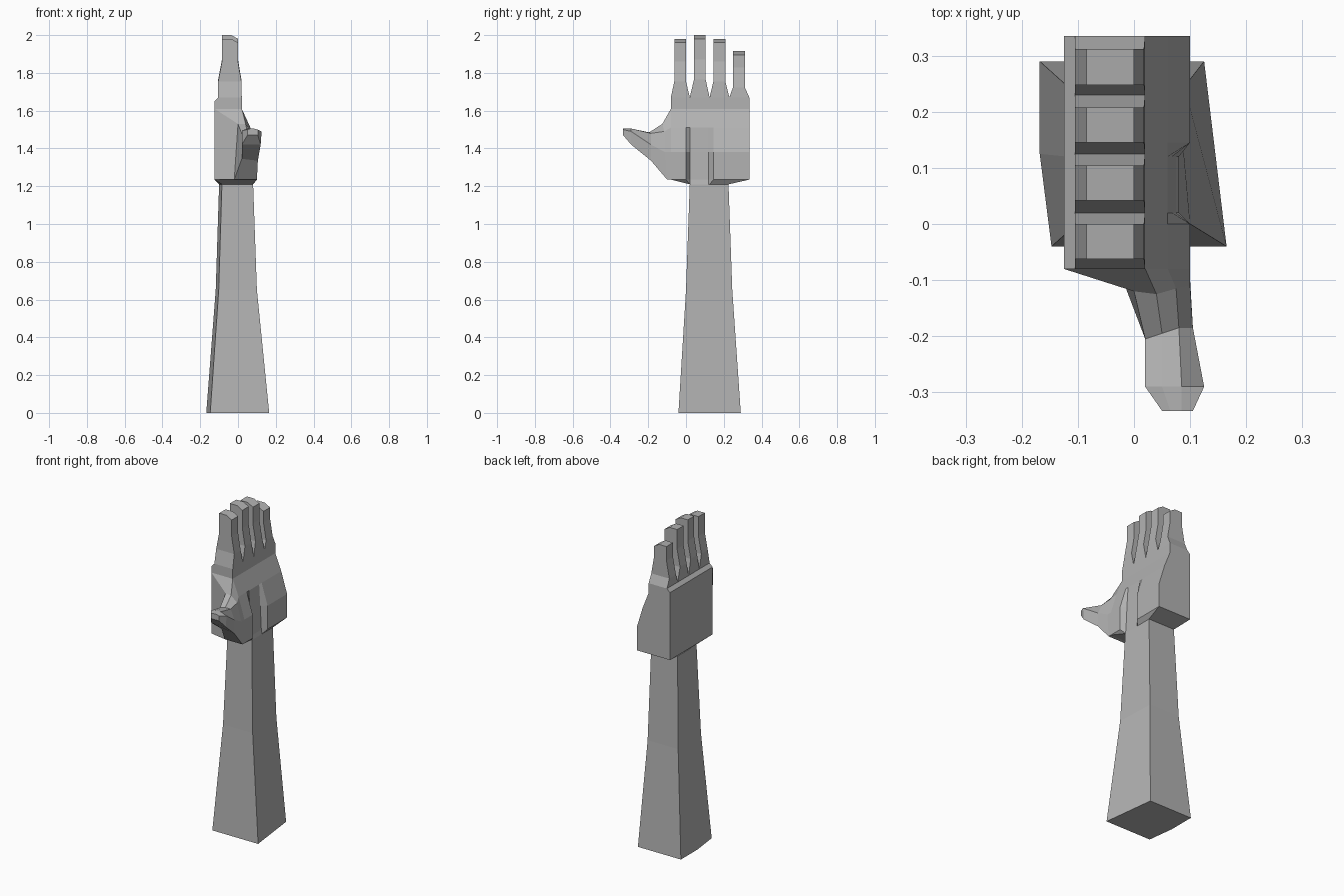
import bpy, bmesh

cube = bpy.data.objects.get("Cube")
if cube:
    bpy.data.objects.remove(cube, do_unlink=True)

GREY = (0.45, 0.45, 0.45, 1.0)
grey = bpy.data.materials.new("plain_grey")
grey.use_nodes = True
grey.diffuse_color = GREY
grey.node_tree.nodes["Principled BSDF"].inputs["Base Color"].default_value = GREY


def loft(name, rings):
    """Skin a list of equal-length point rings and cap both ends."""
    bm = bmesh.new()
    rows = [[bm.verts.new(p) for p in ring] for ring in rings]
    n = len(rows[0])
    for a, b in zip(rows, rows[1:]):
        for i in range(n):
            j = (i + 1) % n
            bm.faces.new((a[i], a[j], b[j], b[i]))
    bm.faces.new(rows[0])
    bm.faces.new(rows[-1])
    bmesh.ops.recalc_face_normals(bm, faces=bm.faces)
    mesh = bpy.data.meshes.new(name)
    bm.to_mesh(mesh)
    bm.free()
    mesh.materials.append(grey)
    obj = bpy.data.objects.new(name, mesh)
    bpy.context.collection.objects.link(obj)
    return obj


# Forearm: five-sided, tapering up to the wrist
loft("forearm", [
    [(x, y, z) for x, y in outline] for z, outline in (
        (0.00, [(-.147, -.04), (.165, -.04), (.125, .29), (-.168, .29), (-.168, .125)]),
        (0.65, [(-.102, 0), (.10, 0), (.09, .245), (-.118, .245), (-.118, .12)]),
        (1.21, [(-.085, .02), (.08, .02), (.08, .225), (-.10, .225), (-.10, .12)]))])

# Heel of the hand: slopes from the wrist out to the palm, notched at the groove
loft("hand_heel", [
    [(x, y, 1.21) for x, y in ((-.085, .02), (.075, .02), (.08, .02), (.08, .021),
                               (.08, .12), (.08, .125), (.08, .225), (-.10, .225))],
    [(x, y, 1.235) for x, y in ((-.125, -.08), (.10, -.08), (.10, 0), (.075, .02),
                                (.075, .12), (.10, .145), (.10, .335), (-.125, .335))]])

# Palm: side profile swept across the hand, with a sunken groove above the wrist
PALM = [(-.125, 1.235), (-.125, 1.65), (-.105, 1.67), (.02, 1.67),
        (.02, 1.61), (.06, 1.51), (.10, 1.38), (.10, 1.235)]
GROOVE = PALM[:6] + [(.068, 1.38), (.075, 1.235)]
loft("palm", [[(x, y, z) for x, z in profile] for y, profile in (
    (-.08, PALM), (0, PALM), (.02, GROOVE), (.12, GROOVE), (.145, PALM), (.335, PALM))])

# Thumb: from the side of the palm out to a blunt tip
loft("thumb", [
    [(-.125, -.08, 1.235), (-.125, -.08, 1.61), (.02, -.08, 1.61),
     (.06, -.08, 1.51), (.10, -.08, 1.38), (.10, -.08, 1.235)],
    [(-.02, -.10, 1.235), (0, -.12, 1.53), (.04, -.125, 1.53),
     (.075, -.115, 1.49), (.10, -.11, 1.38), (.10, -.10, 1.235)],
    [(.02, -.19, 1.345), (.02, -.205, 1.48), (.05, -.195, 1.485),
     (.08, -.185, 1.48), (.105, -.185, 1.42), (.105, -.185, 1.335)],
    [(.02, -.29, 1.42), (.02, -.29, 1.495), (.05, -.29, 1.505),
     (.085, -.29, 1.505), (.125, -.29, 1.49), (.12, -.29, 1.42)],
    [(.05, -.333, 1.47), (.05, -.333, 1.50), (.065, -.333, 1.505),
     (.085, -.333, 1.505), (.105, -.333, 1.50), (.105, -.333, 1.47)]])

# Fingers: wide at the knuckle, narrowing to a shaft with a sloped tip
EDGES = (-.08, .02, .125, .23, .335)
FINGERS = (("index_finger", -.062, 0, 1.98), ("middle_finger", .042, .104, 2.0),
           ("ring_finger", .145, .208, 1.98), ("little_finger", .248, .312, 1.915))
for i, (name, y0, y1, top) in enumerate(FINGERS):
    drop = (2.0 - top) * 0.5
    rings = []
    for x0, x1, ya, yb, z0, z1 in (
            (-.105, .02, EDGES[i], EDGES[i + 1], 1.67, 1.67),
            (-.105, .018, y0, y1, 1.765 - drop, 1.765 - drop),
            (-.085, 0, y0, y1, 1.87 - drop, 1.87 - drop),
            (-.085, 0, y0, y1, top, top - .02)):
        xm = -.035
        rings.append([(x0, ya, z0), (xm, ya, z0), (x1, ya, z1),
                      (x1, yb, z1), (xm, yb, z0), (x0, yb, z0)])
    loft(name, rings)
